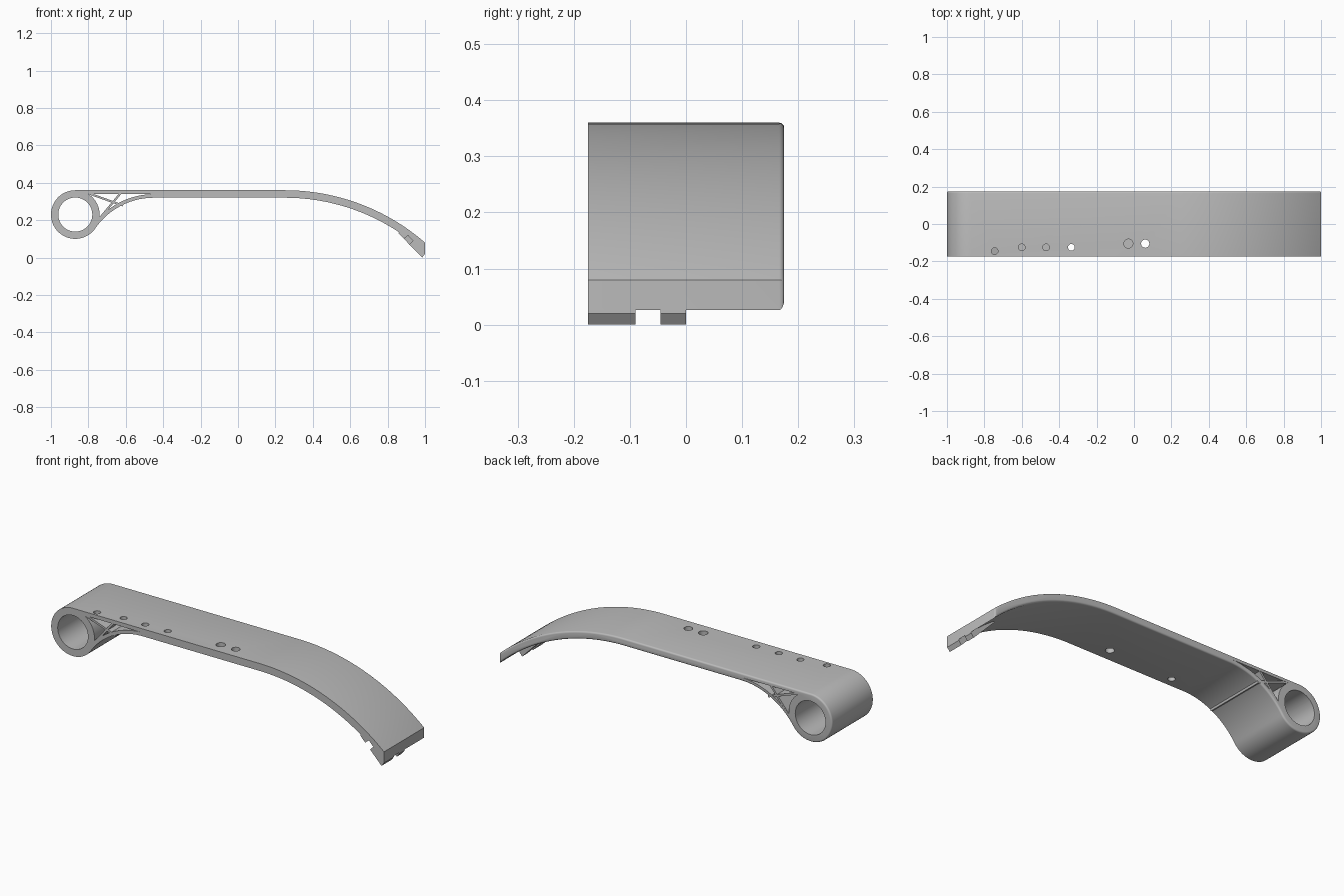
import bpy, bmesh
from math import sin, cos, radians, hypot, atan2
from mathutils import Matrix

old = bpy.data.objects.get("Cube")
if old:
    bpy.data.objects.remove(old, do_unlink=True)

HALF = 0.175  # half of the width along y

grey = bpy.data.materials.new("plain grey")
grey.use_nodes = True
grey.diffuse_color = (0.5, 0.5, 0.5, 1)
grey.node_tree.nodes["Principled BSDF"].inputs["Base Color"].default_value = (0.5, 0.5, 0.5, 1)


def arc(cx, cz, r, a0, a1, n):
    angles = [radians(a0 + (a1 - a0) * i / n) for i in range(n + 1)]
    return [(cx + r * cos(a), cz + r * sin(a)) for a in angles]


def finish(name, bm):
    bmesh.ops.recalc_face_normals(bm, faces=bm.faces)
    mesh = bpy.data.meshes.new(name)
    bm.to_mesh(mesh)
    bm.free()
    mesh.materials.append(grey)
    obj = bpy.data.objects.new(name, mesh)
    bpy.context.collection.objects.link(obj)
    return obj


def prism(name, outline, y0, y1, round_back=0):
    """Side outline in x and z, extruded from y0 to y1."""
    bm = bmesh.new()
    face = bm.faces.new([bm.verts.new((x, y0, z)) for x, z in outline])
    new = bmesh.ops.extrude_face_region(bm, geom=[face], use_keep_orig=True)["geom"]
    back = [v for v in new if isinstance(v, bmesh.types.BMVert)]
    bmesh.ops.translate(bm, verts=back, vec=(0, y1 - y0, 0))
    if round_back:
        rim = [e for e in bm.edges if all(v.co.y > y1 - 1e-4 for v in e.verts)]
        bmesh.ops.bevel(bm, geom=rim, offset=round_back, segments=4,
                        profile=0.5, affect='EDGES')
    return finish(name, bm)


def drill(x, y, r, floor):
    """Upright round cutter from the given floor to above the top."""
    bm = bmesh.new()
    bmesh.ops.create_cone(bm, cap_ends=True, segments=32, radius1=r, radius2=r,
                          depth=0.5 - floor,
                          matrix=Matrix.Translation((x, y, (0.5 + floor) / 2)))
    return finish("hole_cutter", bm)


def combine(target, tool, operation):
    tool.hide_render = True
    mod = target.modifiers.new("combine", 'BOOLEAN')
    mod.operation = operation
    mod.solver = 'EXACT'
    mod.object = tool
    bpy.context.view_layer.objects.active = target
    bpy.ops.object.modifier_apply(modifier=mod.name)
    bpy.data.objects.remove(tool, do_unlink=True)


def strut(name, a, b, thick):
    dx, dz = b[0] - a[0], b[1] - a[1]
    k = thick / 2 / hypot(dx, dz)
    nx, nz = -dz * k, dx * k
    return prism(name, [(a[0] + nx, a[1] + nz), (b[0] + nx, b[1] + nz),
                        (b[0] - nx, b[1] - nz), (a[0] - nx, a[1] - nz)],
                 -HALF + 0.001, HALF - 0.001)


# Arm: ring end, swept underside, flat span and drooping tip
RING = (-0.87, 0.23)
SWEEP = (-0.45, -0.061)
BEND = (0.25, -0.784)
lean = atan2(SWEEP[1] - RING[1], SWEEP[0] - RING[0]) * 180 / 3.14159265
outline = arc(*RING, 0.13, 90, 360 + lean, 56)
outline += arc(*SWEEP, 0.381, 180 + lean, 90, 20)[1:]
outline += arc(*BEND, 1.104, 90, 47.2, 32)
outline += arc(*BEND, 1.144, 49.04, 90, 32)
arm = prism("arm", outline, -HALF, HALF, round_back=0.009)

# Catches under the tip
catch = [(0.857, 0.131), (0.985, 0), (1, 0.02), (1, 0.05), (0.87, 0.15)]
for y0, y1 in ((-HALF, -0.09), (-0.045, 0)):
    combine(arm, prism("catch", catch, y0, y1), 'UNION')
notch = [(0.882, 0.096), (0.909, 0.118), (0.936, 0.09), (0.909, 0.064)]
combine(arm, prism("notch_cutter", notch, -0.2, -0.09), 'DIFFERENCE')

# Ring bore and three-sided pocket
combine(arm, prism("bore_cutter", arc(*RING, 0.091, 0, 354.375, 63), -0.3, 0.3), 'DIFFERENCE')
pocket = arc(*RING, 0.13, 57.8, -6.6, 20) + arc(*SWEEP, 0.4, 136.4, 90.5, 20)
combine(arm, prism("pocket_cutter", pocket, -0.3, 0.3), 'DIFFERENCE')

# Small holes along the front edge, some blind and some through
for x, y, r, floor in ((-0.745, -0.145, 0.018, 0.335), (-0.6, -0.125, 0.018, 0.335),
                       (-0.47, -0.125, 0.018, 0.335), (-0.335, -0.125, 0.018, 0.2),
                       (-0.03, -0.105, 0.024, 0.335), (0.06, -0.105, 0.022, 0.2)):
    combine(arm, drill(x, y, r, floor), 'DIFFERENCE')

# Crossed struts inside the pocket
struts = [strut("long_strut", (-0.795, 0.342), (-0.615, 0.278), 0.011),
          strut("steep_strut", (-0.738, 0.212), (-0.627, 0.345), 0.011)]

# Smooth shading with sharp edges kept
bpy.ops.object.select_all(action='DESELECT')
for obj in [arm] + struts:
    obj.select_set(True)
bpy.context.view_layer.objects.active = arm
bpy.ops.object.shade_smooth_by_angle(angle=radians(30))
